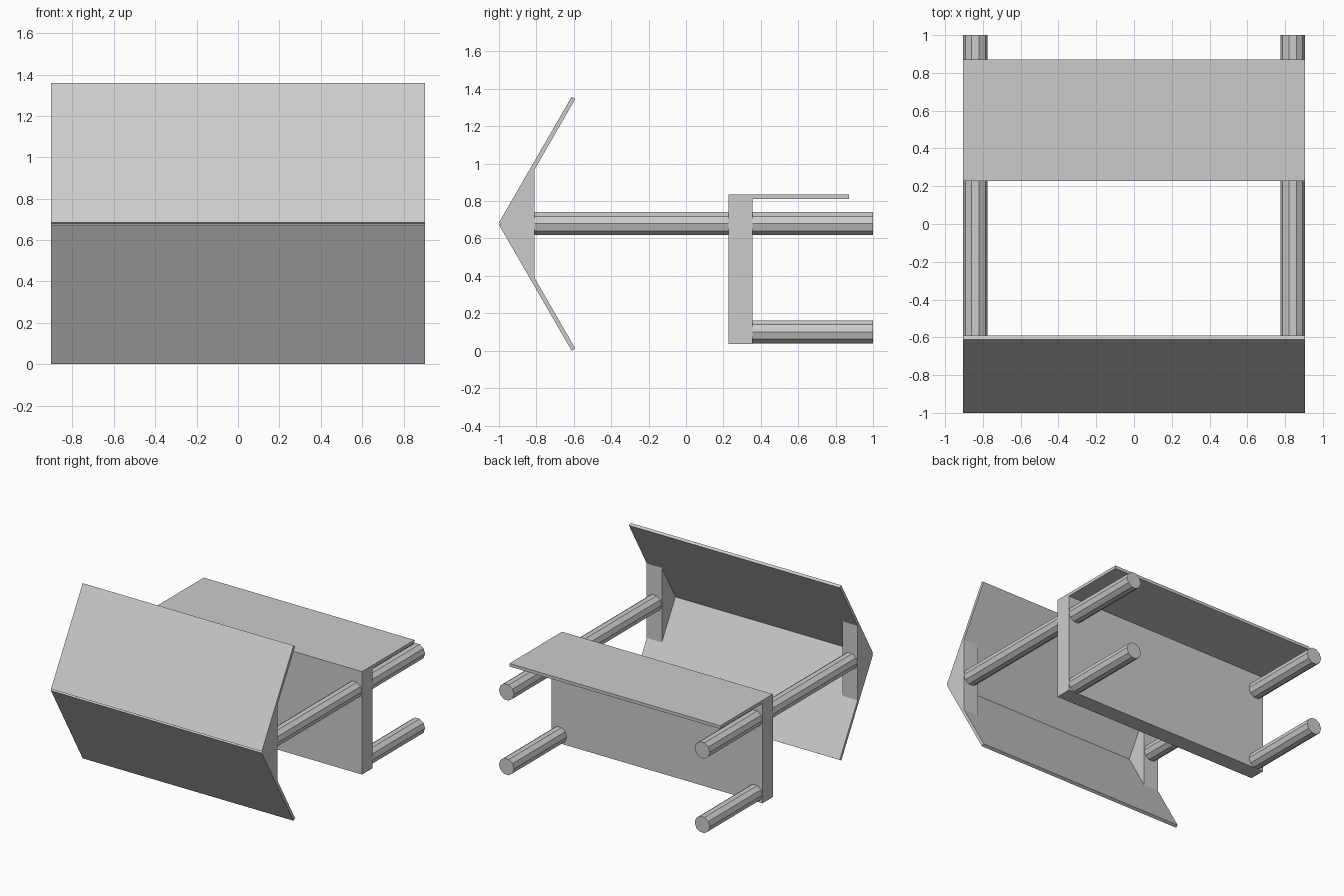
import bpy
from math import sin, cos, pi, radians

if "Cube" in bpy.data.objects:
    bpy.data.objects.remove(bpy.data.objects["Cube"])

HALF = 0.904      # half width of the whole model
ROD_R = 0.0645
MID_Z = 0.679     # height of the ridge and the long rods


def extrude_x(name, profile, x0, x1):
    """Solid made by sweeping a (y, z) outline from x0 to x1."""
    import bmesh
    bm = bmesh.new()
    face = bm.faces.new([bm.verts.new((x0, y, z)) for y, z in profile])
    ext = bmesh.ops.extrude_face_region(bm, geom=[face])
    for v in ext["geom"]:
        if isinstance(v, bmesh.types.BMVert):
            v.co.x = x1
    bmesh.ops.recalc_face_normals(bm, faces=bm.faces)
    me = bpy.data.meshes.new(name)
    bm.to_mesh(me)
    bm.free()
    ob = bpy.data.objects.new(name, me)
    bpy.context.collection.objects.link(ob)
    return ob


def rect(y0, y1, z0, z1):
    return [(y0, z0), (y1, z0), (y1, z1), (y0, z1)]


def rod(name, x, z, y0, y1):
    """Ten-sided rod along y with a corner on the x axis."""
    bpy.ops.mesh.primitive_cylinder_add(
        vertices=10, radius=ROD_R, depth=y1 - y0,
        location=(x, (y0 + y1) / 2, z), rotation=(pi / 2, 0, pi))
    ob = bpy.context.object
    ob.name = name
    # turn the section so that a corner points along x
    for v in ob.data.vertices:
        vx, vy = v.co.x, v.co.y
        v.co.x, v.co.y = vy, -vx


# two sloping panels meeting in a ridge
a = radians(60)
length, thick = 0.777, 0.023
for s, label in ((1, "upper"), (-1, "lower")):
    c = [(0, 0), (length, 0), (length, thick), (0, thick)]
    prof = [(-1 + u * cos(a) + t * sin(a),
             MID_Z + s * (0.006 + u * sin(a) - t * cos(a))) for u, t in c]
    extrude_x(label + "_sloping_panel", prof, -HALF, HALF)

# wedge brackets, long rods and short rods on both sides
wedge = [(-0.988, MID_Z), (-0.81, MID_Z + 0.308), (-0.81, MID_Z - 0.308)]
for s, label in ((-1, "left"), (1, "right")):
    extrude_x(label + "_wedge_bracket", wedge, s * (HALF - 2 * ROD_R), s * HALF)
    x = s * (HALF - ROD_R)
    rod(label + "_long_rod", x, MID_Z, -0.82, 1.0)
    rod(label + "_short_rod", x, 0.101, 0.34, 1.0)

# thick upright board with a thin shelf on top
extrude_x("upright_board", rect(0.228, 0.355, 0.037, 0.811), -HALF, HALF)
extrude_x("top_shelf", rect(0.228, 0.871, 0.811, 0.835), -HALF, HALF)
